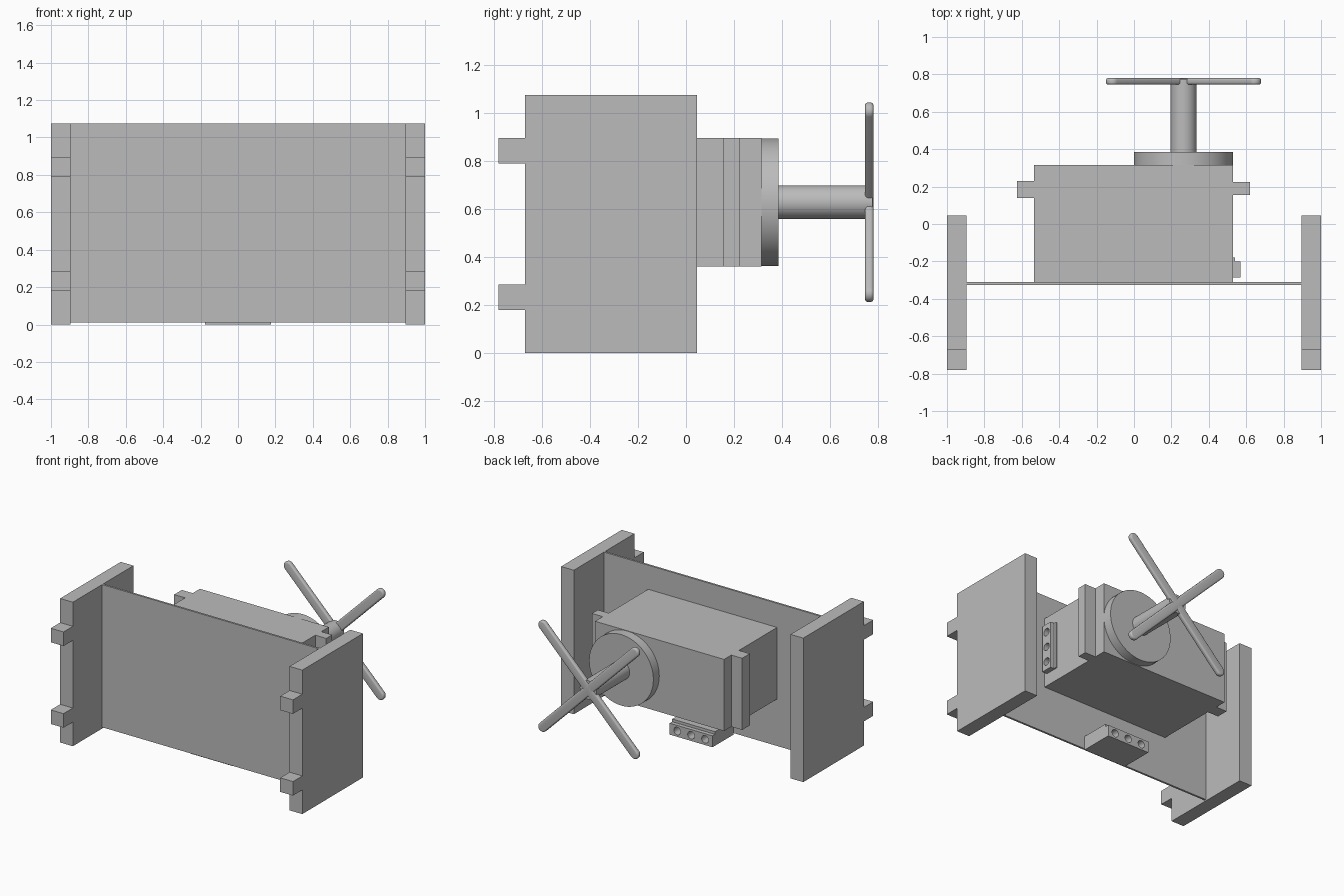
import bpy, bmesh, math
from mathutils import Matrix, Vector

cube = bpy.data.objects.get("Cube")
if cube:
    bpy.data.objects.remove(cube, do_unlink=True)

grey = bpy.data.materials.new("plain_grey")
grey.use_nodes = True
COLOR = (0.5, 0.5, 0.5, 1)
grey.diffuse_color = COLOR
grey.node_tree.nodes["Principled BSDF"].inputs["Base Color"].default_value = COLOR


def finish(name, bm, smooth=False):
    bmesh.ops.recalc_face_normals(bm, faces=bm.faces)
    mesh = bpy.data.meshes.new(name)
    bm.to_mesh(mesh)
    bm.free()
    mesh.materials.append(grey)
    obj = bpy.data.objects.new(name, mesh)
    bpy.context.collection.objects.link(obj)
    if smooth:
        bpy.ops.object.select_all(action="DESELECT")
        obj.select_set(True)
        bpy.context.view_layer.objects.active = obj
        bpy.ops.object.shade_smooth_by_angle(angle=math.radians(35))
    return obj


def box(name, x, y, z):
    """Box from its (low, high) limits on each axis."""
    bm = bmesh.new()
    size = [b - a for a, b in (x, y, z)]
    mid = [(a + b) / 2 for a, b in (x, y, z)]
    bmesh.ops.create_cube(bm, size=1, matrix=Matrix.Translation(mid) @ Matrix.Diagonal((*size, 1)))
    return finish(name, bm)


def cylinder(name, radius, y, x, z):
    """Cylinder lying along y."""
    bm = bmesh.new()
    place = Matrix.Translation((x, sum(y) / 2, z)) @ Matrix.Rotation(math.pi / 2, 4, "X")
    bmesh.ops.create_cone(bm, cap_ends=True, segments=64, radius1=radius, radius2=radius,
                          depth=y[1] - y[0], matrix=place)
    return finish(name, bm, True)


def prism(bm, outline, offset):
    face = bm.faces.new([bm.verts.new(p) for p in outline])
    out = bmesh.ops.extrude_face_region(bm, geom=[face])
    bmesh.ops.translate(bm, vec=offset, verts=[v for v in out["geom"] if isinstance(v, bmesh.types.BMVert)])


def connector(name, place):
    """Three-hole plug, long in x, holes facing +y, mating face at y = 0."""
    length, depth, height = 0.354, 0.25, 0.105
    bm = bmesh.new()
    profile = [(0, 0), (0, 0.085), (-0.03, 0.085), (-0.03, height), (-depth, height), (-depth, 0)]
    prism(bm, [(-length / 2, y, z) for y, z in profile], (length, 0, 0))
    bm.transform(place)
    obj = finish(name, bm)
    bm = bmesh.new()
    for i in (-1, 0, 1):
        spot = Matrix.Translation((i * 0.115, 0, 0.043)) @ Matrix.Rotation(math.pi / 2, 4, "X")
        bmesh.ops.create_cone(bm, cap_ends=True, segments=32, radius1=0.028, radius2=0.028,
                              depth=0.16, matrix=place @ spot)
    cutter = finish(name + "_hole_cutter", bm)
    cutter.hide_render = True
    cutter.hide_set(True)
    cut = obj.modifiers.new("holes", "BOOLEAN")
    cut.operation, cut.solver, cut.object = "DIFFERENCE", "EXACT", cutter
    bpy.context.view_layer.update()
    # Bake the holes, then drop the cutter
    baked = bpy.data.meshes.new_from_object(obj.evaluated_get(bpy.context.evaluated_depsgraph_get()))
    obj.modifiers.clear()
    obj.data = baked
    bpy.data.objects.remove(cutter, do_unlink=True)


# Frame: two tabbed side plates and a thin front panel
for side, sign in (("left", 1), ("right", -1)):
    x = sorted((sign * 0.895, sign))
    box(side + "_plate", x, (-0.67, 0.045), (0, 1.075))
    for level, z in (("lower", (0.18, 0.285)), ("upper", (0.79, 0.895))):
        box(f"{side}_{level}_tab", x, (-0.78, -0.67), z)
box("front_panel", (-0.895, 0.895), (-0.325, -0.31), (0.01, 1.075))

# Motor body with a mounting flange on each end
TALL = (0.36, 0.895)
box("motor_body", (-0.535, 0.53), (-0.31, 0.315), TALL)
box("left_flange", (0.53, 0.62), (0.155, 0.225), TALL)
box("right_flange", (-0.625, -0.535), (0.14, 0.23), TALL)

# Output disc and shaft
CX, CZ = 0.265, 0.628
cylinder("output_disc", 0.265, (0.315, 0.385), CX, CZ)
cylinder("shaft", 0.07, (0.385, 0.775), CX, CZ)

# Crossed horn arms with round ends and softened edges
REACH, HALF = 0.537, 0.035
for name, tilt in (("rising_arm", 45), ("falling_arm", -45)):
    bm = bmesh.new()
    outline = []
    for end in (0, 1):
        for i in range(13):
            a = math.pi * (end + i / 12) - math.pi / 2
            outline.append((HALF * math.cos(a) + REACH * (1 - 2 * end), 0, HALF * math.sin(a)))
    prism(bm, outline, (0, 0.035, 0))
    rims = [e for e in bm.edges if abs(e.verts[0].co.y - e.verts[1].co.y) < 1e-5]
    bmesh.ops.bevel(bm, geom=rims, offset=0.012, segments=4, profile=0.5, affect="EDGES")
    bm.transform(Matrix.Translation((CX, 0.745, CZ)) @ Matrix.Rotation(math.radians(tilt), 4, "Y"))
    finish(name, bm, True)

# Plugs: one under the motor, one in its left end turned upright
connector("lower_plug", Matrix.Translation((0, -0.06, 0.0)))
axes = Matrix(((0, 1, 0), (0, 0, 1), (1, 0, 0))).to_4x4()
connector("side_plug", Matrix.Translation(Vector((0.57, -0.285, 0.63))) @ axes)
